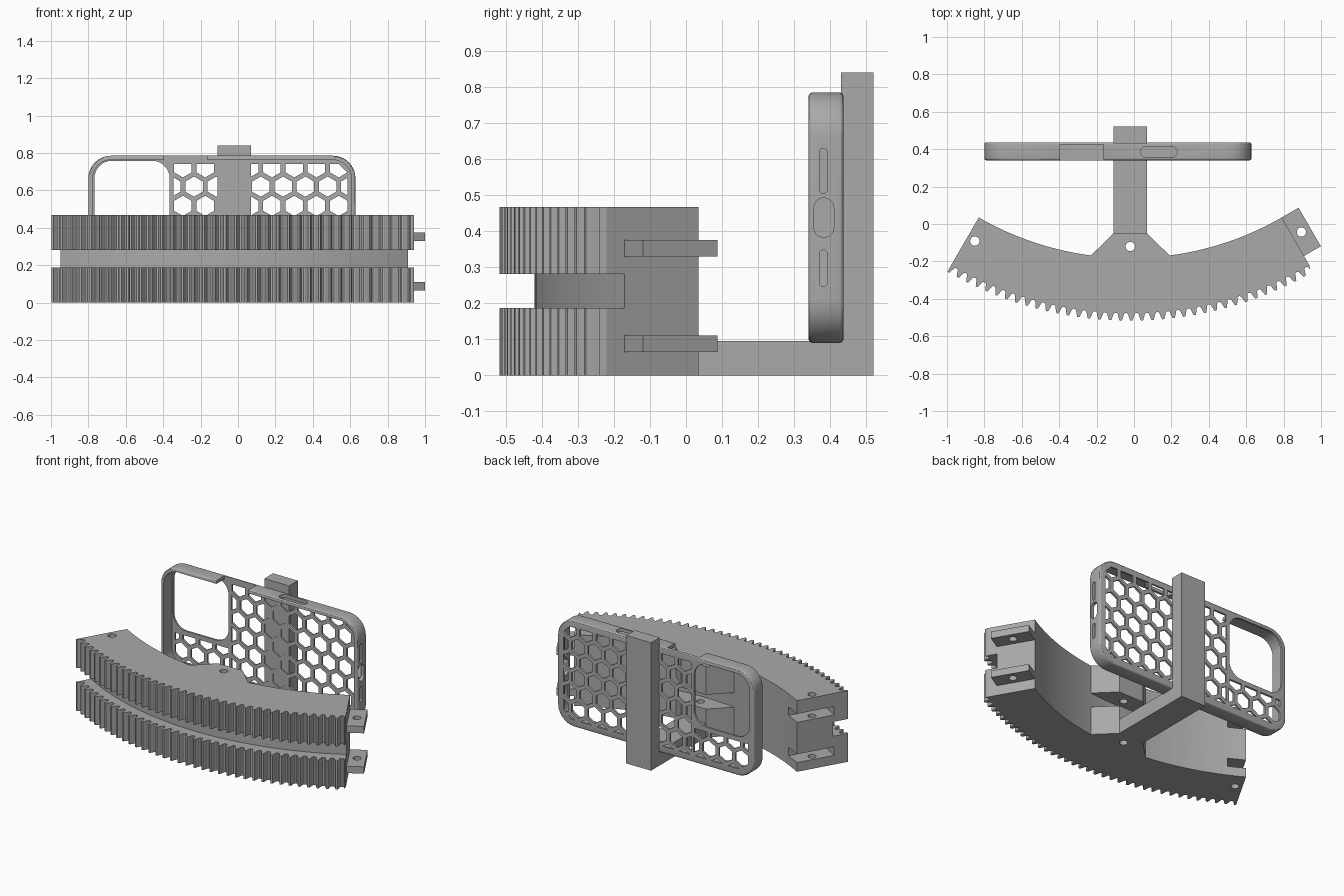
import bpy, bmesh
from math import sin, cos, pi, radians
from mathutils import Vector

if "Cube" in bpy.data.objects:
    bpy.data.objects.remove(bpy.data.objects["Cube"], do_unlink=True)

grey = bpy.data.materials.new("plain grey")
grey.use_nodes = True
grey.diffuse_color = (0.4, 0.4, 0.4, 1)
grey.node_tree.nodes["Principled BSDF"].inputs["Base Color"].default_value = grey.diffuse_color

CX, CY = -0.02, 1.438                       # centre of the arc
R_IN, R_GROOVE, R_ROOT, R_TIP = 1.62, 1.858, 1.915, 1.955
HALF = radians(30)
TEETH = 36
TOP = 0.467


# ---------- helpers ----------
def prisms(name, outlines, lo, hi, axis="z", bevel=0):
    """Extrude flat outlines along an axis into one object."""
    place = {"z": lambda a, b, c: (a, b, c),
             "y": lambda a, b, c: (a, c, b),
             "x": lambda a, b, c: (c, a, b)}[axis]
    bm = bmesh.new()
    for pts in outlines:
        ends = [[bm.verts.new(place(a, b, c)) for a, b in pts] for c in (lo, hi)]
        caps = [bm.faces.new(e) for e in ends]
        for i in range(len(pts)):
            j = (i + 1) % len(pts)
            bm.faces.new((ends[0][i], ends[0][j], ends[1][j], ends[1][i]))
    bmesh.ops.recalc_face_normals(bm, faces=bm.faces)
    if bevel:
        rims = [e for f in caps for e in f.edges]
        bmesh.ops.bevel(bm, geom=rims, offset=bevel, segments=3, profile=0.5, affect="EDGES")
    mesh = bpy.data.meshes.new(name)
    bm.to_mesh(mesh)
    bm.free()
    mesh.materials.append(grey)
    obj = bpy.data.objects.new(name, mesh)
    bpy.context.collection.objects.link(obj)
    return obj


def activate(obj):
    bpy.ops.object.select_all(action="DESELECT")
    obj.select_set(True)
    bpy.context.view_layer.objects.active = obj


def cut(obj, *cutters):
    """Subtract the cutters and throw them away."""
    for c in cutters:
        c.hide_render = True
        m = obj.modifiers.new("cut", "BOOLEAN")
        m.operation, m.solver, m.object = "DIFFERENCE", "EXACT", c
        activate(obj)
        bpy.ops.object.modifier_apply(modifier=m.name)
        bpy.data.objects.remove(c, do_unlink=True)


def smooth(obj):
    activate(obj)
    bpy.ops.object.shade_smooth_by_angle(angle=radians(30))


def rect(x0, x1, y0, y1):
    return [(x0, y0), (x1, y0), (x1, y1), (x0, y1)]


def rounded(x0, x1, y0, y1, r, n=8):
    corners = [(x1 - r, y1 - r), (x0 + r, y1 - r), (x0 + r, y0 + r), (x1 - r, y0 + r)]
    return [(cx + r * cos(a), cy + r * sin(a)) for k, (cx, cy) in enumerate(corners)
            for a in [(k + i / n) * pi / 2 for i in range(n + 1)]]


def circle(x, y, r, n=24):
    return [(x + r * cos(2 * pi * i / n), y + r * sin(2 * pi * i / n)) for i in range(n)]


def polar(r, a):
    return (CX + r * sin(a), CY - r * cos(a))


def arc(r, n=48):
    return [polar(r, -HALF + 2 * HALF * i / n) for i in range(n + 1)]


def at_end(side, r, t):
    """Point at radius r, t beyond the end face on the given side."""
    x, y = polar(r, side * HALF)
    return (x + t * side * cos(HALF), y + t * sin(HALF))


def end_block(side, r0, r1, t0, t1):
    return [at_end(side, r, t) for r, t in ((r0, t0), (r1, t0), (r1, t1), (r0, t1))]


# ---------- toothed arc ----------
tooth = [(0, R_TIP), (0.2, R_TIP), (0.33, 1.935), (0.4, 1.921), (0.5, R_ROOT),
         (0.68, R_ROOT), (0.8, 1.921), (0.87, 1.935)]
teeth = [polar(r, -HALF + 2 * HALF * (k + f) / TEETH) for k in range(TEETH) for f, r in tooth]
teeth.append(polar(R_ROOT, HALF))
inner = arc(R_IN)[::-1]

boss = [(-0.25, -0.19), (-0.23, -0.168), (-0.11, -0.05), (0.07, -0.05), (0.19, -0.168), (0.21, -0.19)]
left_hole = at_end(-1, 1.74, -0.045)
for level, z0, z1, t0 in (("lower", 0, 0.187, 0.065), ("upper", 0.281, TOP, 0.33)):
    rack = prisms(level + "_toothed_arc", [teeth + inner], z0, z1)
    slot = prisms("slot", [end_block(-1, 1.55, 1.865, -0.11, 0.05)], t0 - 0.005, t0 + 0.05)
    pin = prisms("pin", [circle(*left_hole, 0.025)], -0.1, 1)
    cut(rack, slot, pin)

    tab = prisms(level + "_end_tab", [end_block(1, R_IN, R_GROOVE, -0.002, 0.104)], t0, t0 + 0.045)
    cut(tab, prisms("pin", [circle(*at_end(1, 1.74, 0.052), 0.025)], -0.1, 1))

    block = prisms(level + "_centre_boss", [boss], z0, z1)
    cut(block, prisms("pin", [circle(CX, -0.12, 0.025)], -0.1, 1))

core = prisms("groove_core", [arc(R_GROOVE) + inner], 0.187, 0.281)
cut(core, prisms("pin", [circle(*left_hole, 0.025)], -0.1, 1))
smooth(core)

# ---------- arm and pillar ----------
prisms("support_arm", [rect(-0.11, 0.07, -0.05, 0.43)], 0, 0.095)
prisms("support_pillar", [rect(-0.11, 0.07, 0.43, 0.52)], 0, 0.84)

# ---------- holder case ----------
X0, X1, Z0, Z1 = -0.8, 0.628, 0.09, 0.785
FRONT, PLATE, BACK = 0.34, 0.424, 0.437
W = 0.022
case = prisms("holder_case", [rounded(X0, X1, Z0, Z1, 0.12)], FRONT, BACK, "y", bevel=0.011)
cut(case,
    prisms("pocket", [rounded(X0 + W, X1 - W, Z0 + W, Z1 - W, 0.1)], 0.3, PLATE, "y"),
    prisms("corner_window", [rounded(-0.768, -0.365, 0.345, 0.758, 0.095)], 0.3, 0.5, "y"),
    prisms("top_gap", [rect(-0.395, -0.163, 0.3, PLATE)], 0.74, 0.9),
    prisms("top_slot", [rounded(0.035, 0.23, 0.356, 0.415, 0.029)], 0.74, 0.9),
    prisms("side_slots", [rounded(0.37, 0.392, 0.247, 0.348, 0.0109),
                          rounded(0.355, 0.41, 0.383, 0.492, 0.027),
                          rounded(0.37, 0.392, 0.505, 0.63, 0.0109)], 0.58, 0.7, "x"))


# ---------- honeycomb ----------
def clip(pts, planes):
    """Keep the part of a convex outline where a*x + b*z <= d."""
    for a, b, d in planes:
        out = []
        for p, q in zip(pts, pts[1:] + pts[:1]):
            u, v = a * p[0] + b * p[1] - d, a * q[0] + b * q[1] - d
            if u <= 0:
                out.append(p)
            if u * v < 0:
                k = u / (u - v)
                out.append((p[0] + k * (q[0] - p[0]), p[1] + k * (q[1] - p[1])))
        pts = out
    return pts


def area(pts):
    return abs(sum(p[0] * q[1] - q[0] * p[1] for p, q in zip(pts, pts[1:] + pts[:1]))) / 2


main_zone = [(-1, 0, 0.345), (1, 0, 0.585), (0, -1, -0.135), (0, 1, 0.742),
             (1, 1, 1.28), (1, -1, 0.40)]
under_window = [(1, 0, -0.362), (-1, 0, 0.755), (0, -1, -0.135), (0, 1, 0.315), (-1, -1, 0.57)]
PITCH, ROW = 0.119, 0.103
cells = []
for row in range(-6, 3):
    for col in range(-6, 9):
        hx = -0.235 + (col + 0.5 * (row % 2)) * PITCH
        hz = 0.62 + row * ROW
        hexagon = [(hx + 0.054 * sin(k * pi / 3), hz + 0.054 * cos(k * pi / 3)) for k in range(6)]
        for zone in (main_zone, under_window):
            piece = clip(hexagon, zone)
            if len(piece) > 2 and area(piece) > 0.0006:
                cells.append(piece)
cut(case, prisms("honeycomb", cells, 0.415, 0.5, "y"))
smooth(case)
